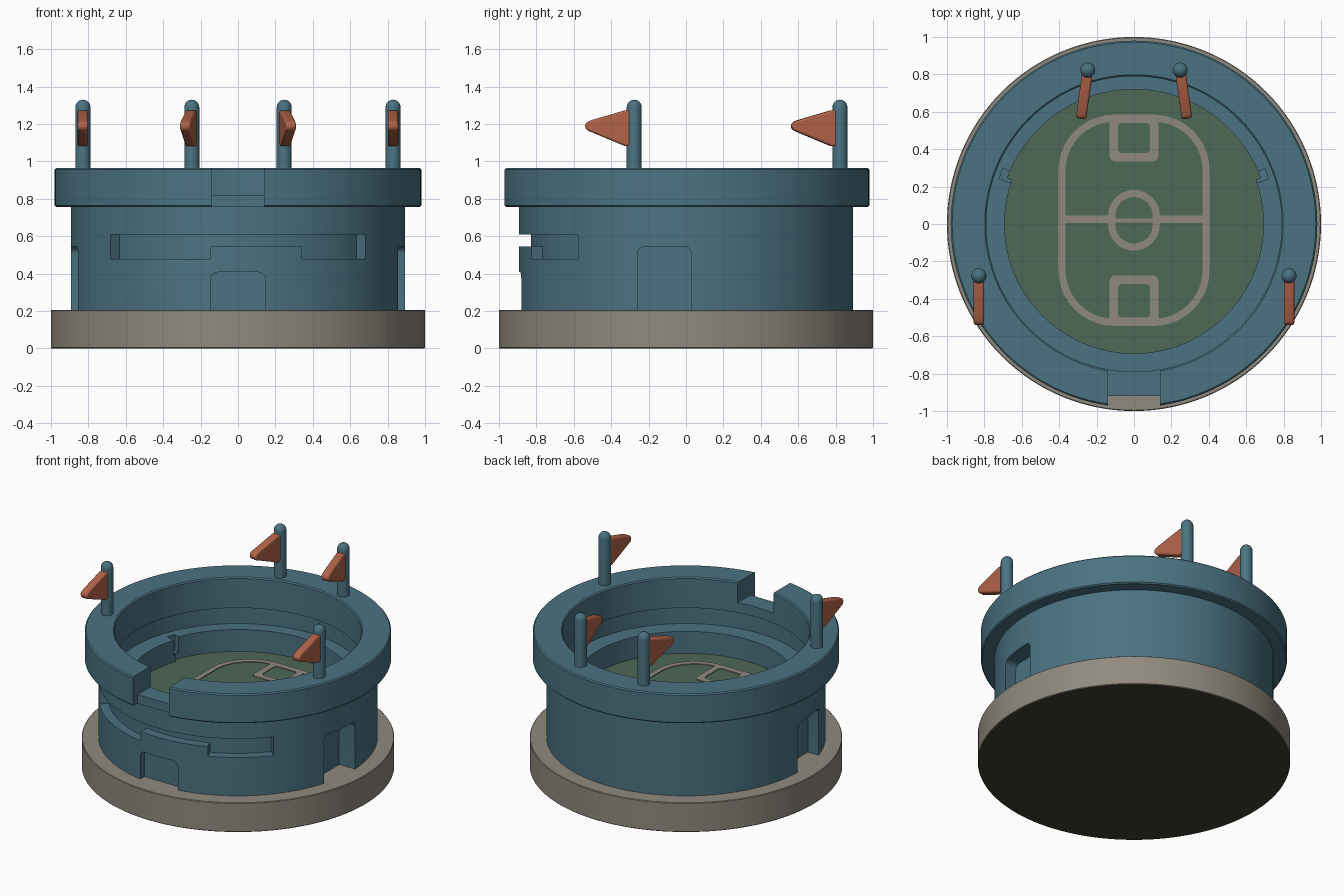
import bpy, bmesh, math
from math import sin, cos, radians, pi

if "Cube" in bpy.data.objects:
    bpy.data.objects.remove(bpy.data.objects["Cube"])


def material(name, rgb):
    m = bpy.data.materials.new(name)
    m.diffuse_color = (*rgb, 1)
    m.use_nodes = True
    m.node_tree.nodes["Principled BSDF"].inputs["Base Color"].default_value = m.diffuse_color
    return m


BLUE = material("slate blue", (0.07, 0.17, 0.223))
STONE = material("warm grey", (0.28, 0.255, 0.21))
RED = material("brick red", (0.45, 0.125, 0.065))
GREEN = material("turf green", (0.075, 0.14, 0.093))
DARK = material("underside black", (0.05, 0.05, 0.034))


def finish(name, bm, mat=None):
    bmesh.ops.recalc_face_normals(bm, faces=bm.faces)
    me = bpy.data.meshes.new(name)
    bm.to_mesh(me)
    bm.free()
    ob = bpy.data.objects.new(name, me)
    bpy.context.collection.objects.link(ob)
    if mat:
        me.materials.append(mat)
    return ob


def activate(ob):
    bpy.ops.object.select_all(action='DESELECT')
    ob.select_set(True)
    bpy.context.view_layer.objects.active = ob


def smooth(ob):
    activate(ob)
    bpy.ops.object.shade_smooth_by_angle(angle=radians(35))


def lathe(name, profile, mat=None, a0=0, a1=360, seg=128):
    """Spin a closed (radius, z) profile; a partial sweep gets end caps."""
    full = a1 - a0 >= 360
    bm = bmesh.new()
    rings = []
    for i in range(seg if full else seg + 1):
        a = radians(a0 + (a1 - a0) * i / seg)
        rings.append([bm.verts.new((r * cos(a), r * sin(a), z)) for r, z in profile])
    n = len(profile)
    for i in range(seg):
        p, q = rings[i], rings[(i + 1) % len(rings)]
        for j in range(n):
            k = (j + 1) % n
            bm.faces.new((p[j], q[j], q[k], p[k]))
    if not full:
        bm.faces.new(rings[0])
        bm.faces.new(rings[-1])
    return finish(name, bm, mat)


def sector(r0, r1, z0, z1, a0, a1):
    return lathe("cutter", [(r0, z0), (r1, z0), (r1, z1), (r0, z1)], None, a0, a1, 40)


def box(x0, x1, y0, y1, z0, z1, round_axis=None, radius=0.04):
    bm = bmesh.new()
    bmesh.ops.create_cube(bm, size=1)
    for v in bm.verts:
        v.co = ((x0 + x1) / 2 + v.co.x * (x1 - x0), (y0 + y1) / 2 + v.co.y * (y1 - y0),
                (z0 + z1) / 2 + v.co.z * (z1 - z0))
    if round_axis is not None:
        edges = [e for e in bm.edges
                 if abs(e.verts[0].co[round_axis] - e.verts[1].co[round_axis]) > 1e-4
                 and min(v.co.z for v in e.verts) > z1 - 1e-4]
        bmesh.ops.bevel(bm, geom=edges, offset=radius, segments=5, profile=0.5, affect='EDGES')
    return finish("cutter", bm)


def cut(ob, cutter):
    cutter.hide_render = True
    m = ob.modifiers.new("cut", 'BOOLEAN')
    m.operation, m.solver, m.object = 'DIFFERENCE', 'EXACT', cutter
    activate(ob)
    bpy.ops.object.modifier_apply(modifier=m.name)
    bpy.data.objects.remove(cutter)


# Round plinth with a dark underside
c = 0.008
plinth = lathe("plinth", [(0.001, 0), (1 - c / 2, 0), (1, c / 2), (1, 0.207 - c / 2),
                          (1 - c / 2, 0.207), (0.001, 0.207)], STONE)
plinth.data.materials.append(DARK)
for p in plinth.data.polygons:
    if p.normal.z < -0.9:
        p.material_index = 1
smooth(plinth)

# Wall, overhanging rim and inner seating tier in one profile
wall = lathe("stadium_wall", [
    (0.893, 0.2), (0.893, 0.757), (0.98 - c, 0.757), (0.98, 0.757 + c), (0.98, 0.965 - c),
    (0.98 - c, 0.965), (0.79 + c, 0.965), (0.79, 0.965 - c), (0.79, 0.75), (0.81, 0.75),
    (0.81, 0.63), (0.692, 0.63), (0.692, 0.2)], BLUE)
# Rim opening at the front
cut(wall, box(-0.14, 0.14, -1.1, -0.7, 0.82, 1.1))
cut(wall, box(-0.14, 0.14, -1.1, -0.92, 0.7, 1.1))
# Stepped window slit
cut(wall, sector(0.83, 1.1, 0.478, 0.61, 220.2, 260.6))
cut(wall, sector(0.83, 1.1, 0.478, 0.61, 292.5, 319.8))
cut(wall, sector(0.83, 1.1, 0.545, 0.61, 260.0, 293.0))
# Front door and deep side doors
cut(wall, box(-0.147, 0.147, -1.1, -0.835, 0.1, 0.408, 1))
for s in (-1, 1):
    xs = sorted((s * 0.77, s * 1.1))
    cut(wall, box(*xs, -0.26, 0.03, 0.1, 0.545, 0))
# Wider rear tier and gaps between the tiers
cut(wall, sector(0.5, 0.72, 0.4, 0.7, 20, 160))
for a in (18.5, 157):
    cut(wall, sector(0.5, 0.76, 0.52, 0.7, a, a + 4.5))
smooth(wall)

# Playing field
field = lathe("field", [(0.001, 0.2), (0.74, 0.2), (0.74, 0.475), (0.001, 0.475)], GREEN)
smooth(field)


def rounded(x, y0, y1, r, n=10):
    pts = []
    for k, (cx, cy) in enumerate(((x - r, y1 - r), (r - x, y1 - r), (r - x, y0 + r), (x - r, y0 + r))):
        for i in range(n + 1):
            a = pi / 2 * (k + i / n)
            pts.append((cx + r * cos(a), cy + r * sin(a)))
    return pts


def marking(name, x, y0, y1, r, w=0.045):
    """Thin rounded frame laid on the field."""
    bm = bmesh.new()
    outer, inner = rounded(x, y0, y1, r), rounded(x - w, y0 + w, y1 - w, max(r - w, 0.02))
    loops = [[bm.verts.new((*p, z)) for p in pts]
             for pts, z in ((outer, 0.472), (outer, 0.481), (inner, 0.481), (inner, 0.472))]
    n = len(outer)
    for j in range(4):
        p, q = loops[j], loops[(j + 1) % 4]
        for i in range(n):
            bm.faces.new((p[i], p[(i + 1) % n], q[(i + 1) % n], q[i]))
    return finish(name, bm, STONE)


marking("field_outline", 0.405, -0.545, 0.585, 0.3, 0.038)
marking("centre_circle", 0.138, -0.142, 0.182, 0.138, 0.038)
marking("rear_goal_area", 0.13, 0.335, 0.585, 0.03)
marking("front_goal_area", 0.13, -0.545, -0.275, 0.03)


def line(name, x0, x1, y0, y1):
    ob = box(x0, x1, y0, y1, 0.472, 0.481)
    ob.name = name
    ob.data.materials.append(STONE)


line("left_halfway_line", -0.38, -0.11, 0.005, 0.045)
line("right_halfway_line", 0.11, 0.38, 0.005, 0.045)
line("centre_line", -0.11, 0.11, 0.008, 0.03)


def flag(x, y, turn):
    # Pole with a domed top
    dome = [(0.04 * cos(a * pi / 12), 1.29 + 0.04 * sin(a * pi / 12)) for a in range(6)]
    pole = lathe("flag_pole", [(0.001, 0.93), (0.04, 0.93)] + dome + [(0.001, 1.33)], BLUE, seg=24)
    pole.location = (x, y, 0)
    smooth(pole)
    # Pennant pointing forward
    bm = bmesh.new()
    pts = [(-0.01, 1.08), (-0.01, 1.275), (-0.05, 1.273), (-0.225, 1.222), (-0.255, 1.21), (-0.265, 1.19),
           (-0.255, 1.167), (-0.225, 1.155), (-0.05, 1.082)]
    f = bm.faces.new([bm.verts.new((-0.028, py, pz)) for py, pz in pts])
    ext = bmesh.ops.extrude_face_region(bm, geom=[f])
    for v in ext['geom']:
        if isinstance(v, bmesh.types.BMVert):
            v.co.x = 0.028
    cloth = finish("flag_cloth", bm, RED)
    m = cloth.modifiers.new("soft_edges", 'BEVEL')
    m.width, m.segments = 0.014, 3
    cloth.location = (x, y, 0)
    cloth.rotation_euler.z = turn
    smooth(cloth)


for s in (-1, 1):
    flag(s * 0.829, -0.277, 0)
    flag(s * 0.247, 0.823, s * radians(8))
